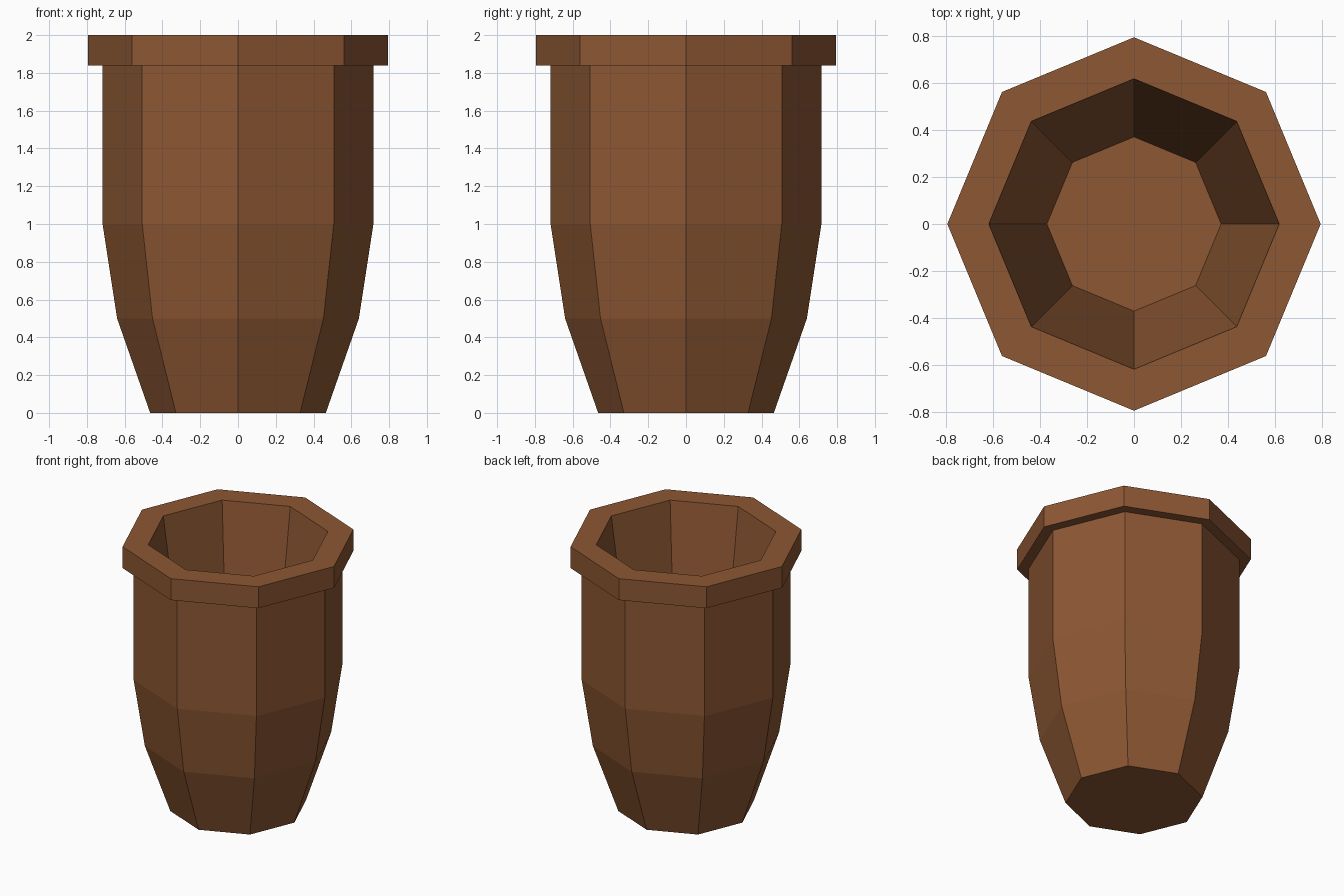
import bpy, bmesh, math

if "Cube" in bpy.data.objects:
    bpy.data.objects.remove(bpy.data.objects["Cube"])

SIDES = 8

# One brown clay colour
clay = bpy.data.materials.new("brown_clay")
clay.diffuse_color = (0.264, 0.095, 0.033, 1)
clay.use_nodes = True
clay.node_tree.nodes["Principled BSDF"].inputs["Base Color"].default_value = clay.diffuse_color


def lathe(name, profile):
    """Revolve an (r, z) profile into a faceted closed solid, capping both ends."""
    bm = bmesh.new()
    rings = [[bm.verts.new((r * math.cos(2 * math.pi * i / SIDES),
                            r * math.sin(2 * math.pi * i / SIDES), z))
              for i in range(SIDES)] for r, z in profile]
    for a, b in zip(rings, rings[1:]):
        for i in range(SIDES):
            j = (i + 1) % SIDES
            bm.faces.new((a[i], a[j], b[j], b[i]))
    bm.faces.new(rings[0][::-1])
    bm.faces.new(rings[-1])
    bmesh.ops.recalc_face_normals(bm, faces=bm.faces)
    mesh = bpy.data.meshes.new(name)
    bm.to_mesh(mesh)
    bm.free()
    mesh.materials.append(clay)
    obj = bpy.data.objects.new(name, mesh)
    bpy.context.collection.objects.link(obj)
    return obj


# Pot: base, bulging body, overhanging rim, then down the inner wall to the floor
lathe("plant_pot", [
    (0.465, 0.0), (0.64, 0.5), (0.717, 1.0), (0.717, 1.84),
    (0.793, 1.84), (0.793, 2.0), (0.617, 2.0), (0.37, 0.25),
])
